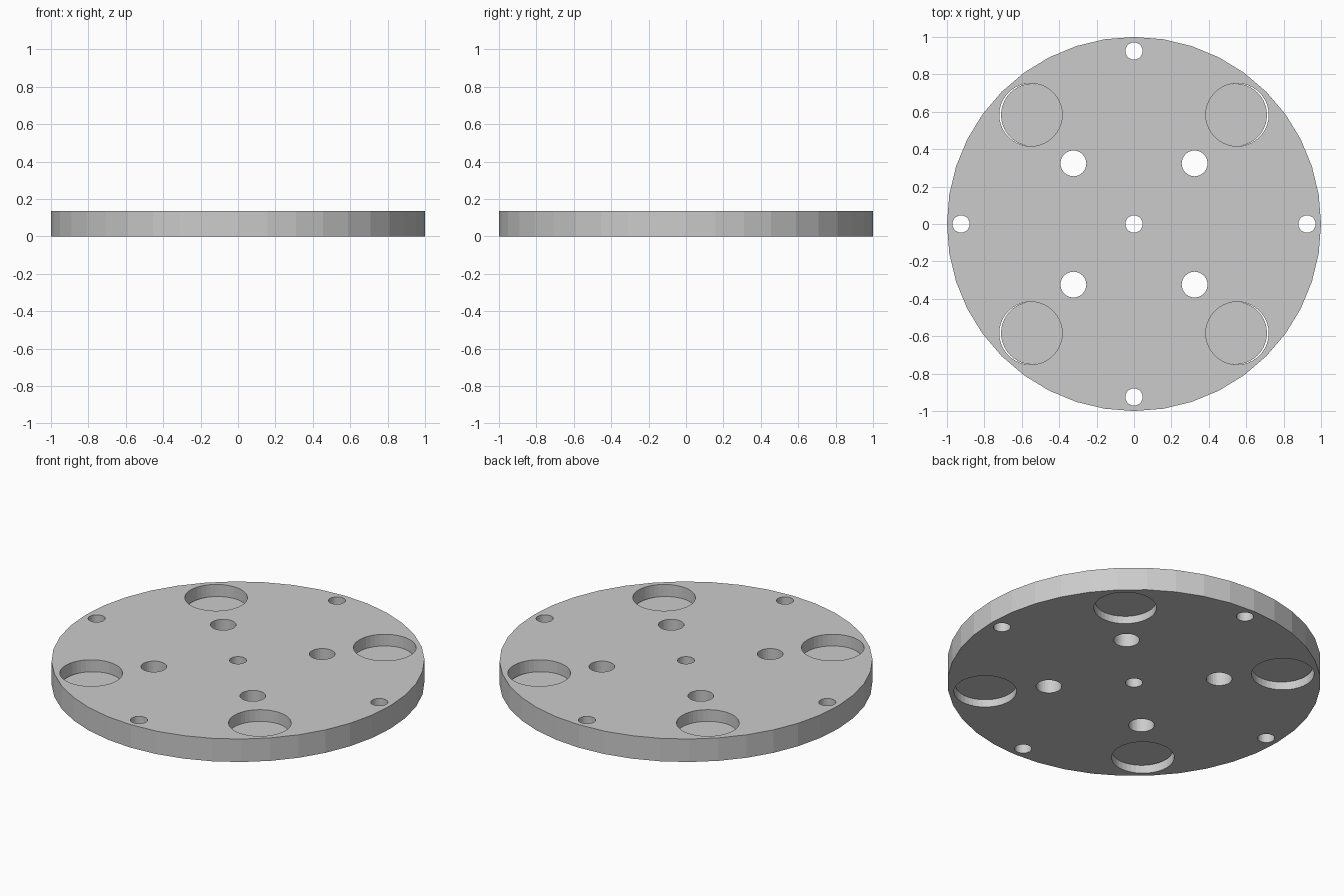
import bpy, bmesh
from math import sin, cos, tau

cube = bpy.data.objects.get("Cube")
if cube:
    bpy.data.objects.remove(cube, do_unlink=True)

HEIGHT = 0.136

# Single plain grey
grey = bpy.data.materials.new("plain_grey")
grey.use_nodes = True
colour = (0.6, 0.6, 0.6, 1)
grey.diffuse_color = colour
grey.node_tree.nodes["Principled BSDF"].inputs["Base Color"].default_value = colour


def circle(cx, cy, r, sides):
    return [(cx + r * cos(tau * i / sides), cy + r * sin(tau * i / sides))
            for i in range(sides)]


def slab(name, outlines, z0, z1):
    """Extrude a flat outline with holes into a solid between z0 and z1."""
    curve = bpy.data.curves.new(name, "CURVE")
    curve.dimensions = "2D"
    curve.fill_mode = "BOTH"
    curve.extrude = (z1 - z0) / 2
    for points in outlines:
        spline = curve.splines.new("POLY")
        spline.points.add(len(points) - 1)
        for p, (x, y) in zip(spline.points, points):
            p.co = (x, y, 0, 1)
        spline.use_cyclic_u = True
        spline.use_smooth = False
    temp = bpy.data.objects.new(name + "_outline", curve)
    bpy.context.collection.objects.link(temp)
    graph = bpy.context.evaluated_depsgraph_get()
    mesh = bpy.data.meshes.new_from_object(temp.evaluated_get(graph))
    bpy.data.objects.remove(temp, do_unlink=True)

    # Weld caps to walls and make the normals consistent
    bm = bmesh.new()
    bm.from_mesh(mesh)
    bmesh.ops.remove_doubles(bm, verts=bm.verts, dist=0.0001)
    bmesh.ops.recalc_face_normals(bm, faces=bm.faces)
    bmesh.ops.translate(bm, verts=bm.verts, vec=(0, 0, (z0 + z1) / 2))
    for f in bm.faces:
        f.smooth = False
        f.material_index = 0
    bm.to_mesh(mesh)
    bm.free()
    mesh.materials.clear()
    mesh.materials.append(grey)
    obj = bpy.data.objects.new(name, mesh)
    bpy.context.collection.objects.link(obj)
    return obj


# Round plate with through holes
corners = [(sx, sy) for sx in (-1, 1) for sy in (-1, 1)]
outlines = [circle(0, 0, 1, 40), circle(0, 0, 0.046, 32)]
for dx, dy in ((1, 0), (-1, 0), (0, 1), (0, -1)):
    outlines.append(circle(0.925 * dx, 0.925 * dy, 0.046, 32))
for sx, sy in corners:
    outlines.append(circle(0.324 * sx, 0.324 * sy, 0.069, 32))
    outlines.append(circle(0.552 * sx, 0.584 * sy, 0.168, 40))
slab("round_plate", outlines, 0, HEIGHT)

# Thin discs closing the large holes, set slightly inward
for sx, sy in corners:
    name = "pocket_disc_" + ("back_" if sy > 0 else "front_") + ("left" if sx > 0 else "right")
    slab(name, [circle(0.543 * sx, 0.583 * sy, 0.168, 40)], 0.045, 0.067)
